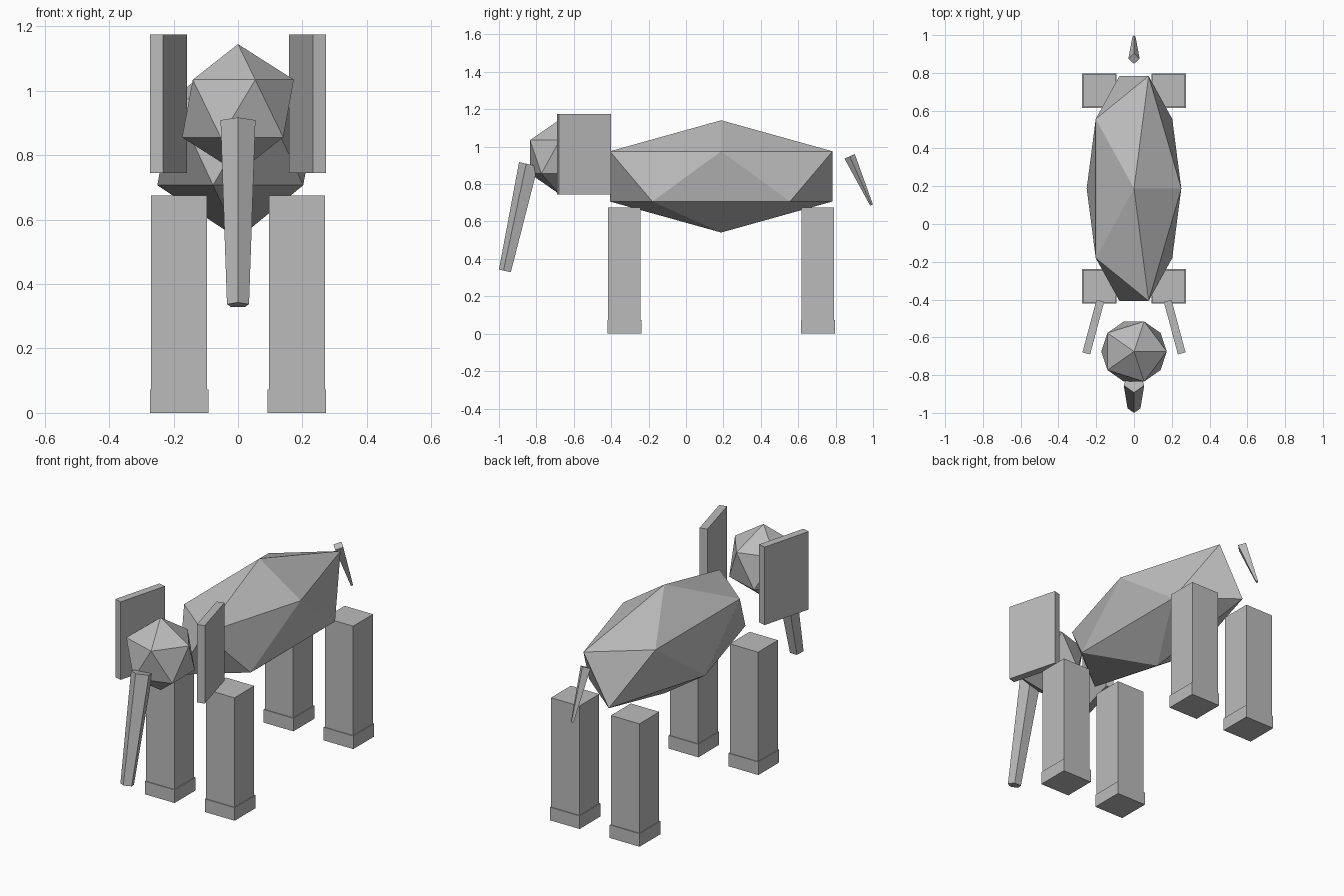
import bpy, math
from mathutils import Vector, Matrix

cube = bpy.data.objects.get("Cube")
if cube:
    bpy.data.objects.remove(cube, do_unlink=True)

COLOR = (0.5, 0.5, 0.5, 1.0)
hide_grey = bpy.data.materials.new("hide_grey")
hide_grey.use_nodes = True
hide_grey.diffuse_color = COLOR
hide_grey.node_tree.nodes["Principled BSDF"].inputs["Base Color"].default_value = COLOR


def finish(obj, name):
    obj.name = name
    obj.data.name = name
    obj.data.materials.append(hide_grey)
    return obj


def ball(name, center, radii):
    """Faceted twenty-sided ball stretched to the given radii."""
    bpy.ops.mesh.primitive_ico_sphere_add(subdivisions=1, radius=1)
    obj = bpy.context.object
    obj.data.transform(Matrix.Diagonal((*radii, 1)))
    obj.location = center
    return finish(obj, name)


def box(name, center, size, turn=0.0):
    bpy.ops.mesh.primitive_cube_add(size=1)
    obj = bpy.context.object
    obj.data.transform(Matrix.Diagonal((*size, 1)))
    obj.location = center
    obj.rotation_euler.z = turn
    return finish(obj, name)


def taper(name, top, bottom, r_top, r_bottom, sides):
    """Tapered prism between two points, with its first corner facing forward."""
    top, bottom = Vector(top), Vector(bottom)
    side = Vector((1, 0, 0))
    front = side.cross((bottom - top).normalized())
    if front.y > 0:
        front.negate()
    verts = []
    for center, r in ((bottom, r_bottom), (top, r_top)):
        for i in range(sides):
            a = math.tau * i / sides
            verts.append(center + r * (front * math.cos(a) + side * math.sin(a)))
    faces = [tuple(reversed(range(sides))), tuple(range(sides, 2 * sides))]
    for i in range(sides):
        j = (i + 1) % sides
        faces.append((i, j, j + sides, i + sides))
    mesh = bpy.data.meshes.new(name)
    mesh.from_pydata(verts, [], faces)
    obj = bpy.data.objects.new(name, mesh)
    bpy.context.collection.objects.link(obj)
    return finish(obj, name)


# Torso and head
ball("body", (0, 0.188, 0.841), (0.28, 0.70, 0.30))
ball("head", (0, -0.675, 0.945), (0.194, 0.187, 0.20))

# Trunk and tail
taper("trunk", (0, -0.837, 0.905), (0, -0.965, 0.335), 0.057, 0.036, 5)
taper("tail", (0, 0.875, 0.948), (0, 0.992, 0.688), 0.03, 0.008, 4)

# Ears, legs and feet, mirrored left and right
for label, s in (("left", 1), ("right", -1)):
    box(label + "_ear", (s * 0.2155, -0.546, 0.96), (0.042, 0.288, 0.43), s * math.radians(15))
    for end, y in (("front", -0.33), ("back", 0.705)):
        x = s * 0.183
        box(f"{end}_{label}_leg", (x, y, 0.3725), (0.173, 0.173, 0.605))
        box(f"{end}_{label}_foot", (x, y, 0.036), (0.182, 0.182, 0.072))
